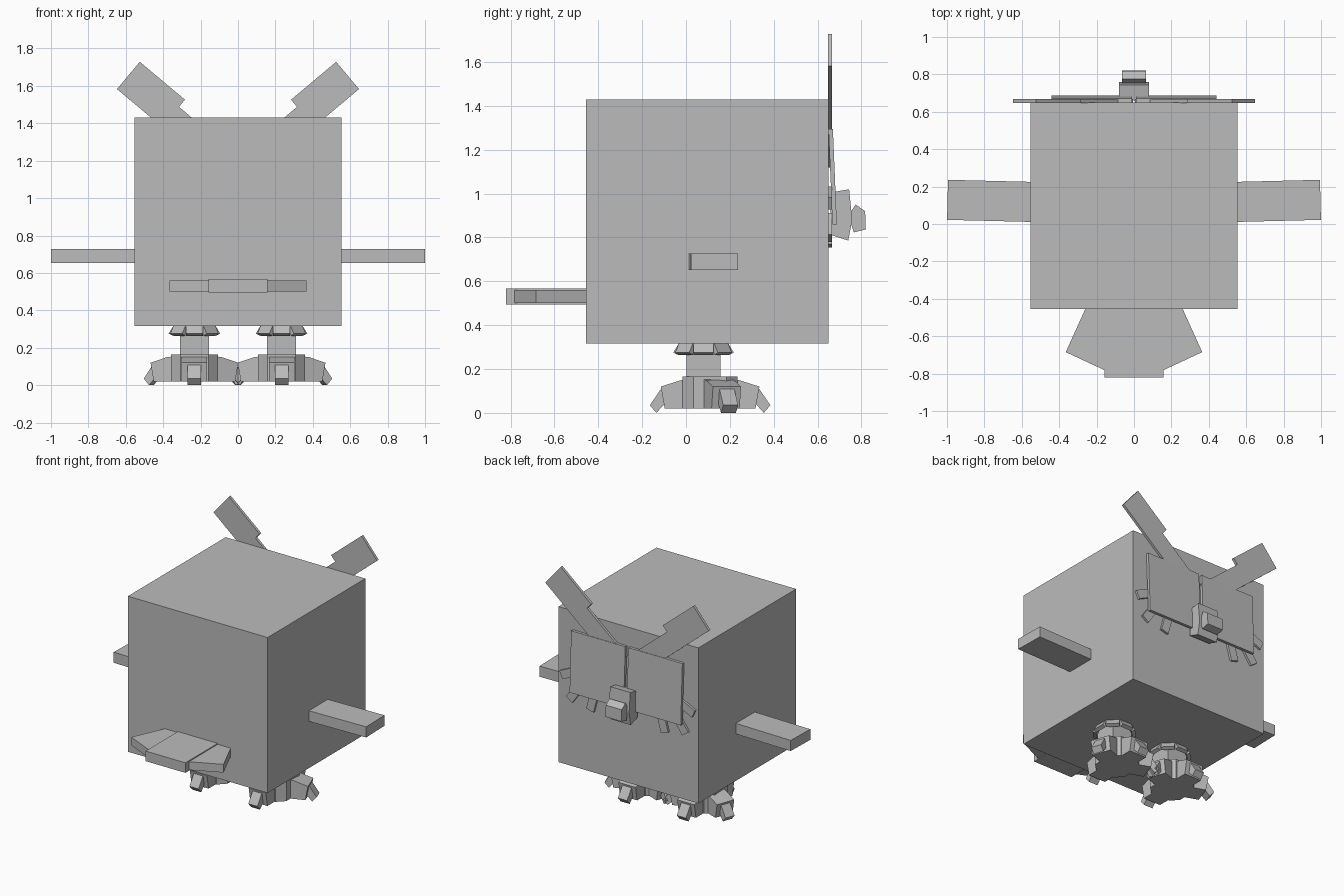
import bpy, bmesh, math
from mathutils import Matrix, Vector

if "Cube" in bpy.data.objects:
    bpy.data.objects.remove(bpy.data.objects["Cube"], do_unlink=True)

grey = bpy.data.materials.new("plain_grey")
grey.use_nodes = True
colour = (0.5, 0.5, 0.5, 1)
grey.diffuse_color = colour
grey.node_tree.nodes["Principled BSDF"].inputs["Base Color"].default_value = colour


def add_prism(bm, points, axis, lo, hi, matrix=Matrix()):
    """Extrude an outline along an axis; outline holds the other two coordinates in order."""
    def place(p, d):
        co = list(p)
        co.insert("xyz".index(axis), d)
        return matrix @ Vector(co)
    bottom = [bm.verts.new(place(p, lo)) for p in points]
    top = [bm.verts.new(place(p, hi)) for p in points]
    bm.faces.new(bottom)
    bm.faces.new(top)
    for i in range(len(points)):
        j = (i + 1) % len(points)
        bm.faces.new((bottom[i], bottom[j], top[j], top[i]))


def finish(name, bm, mirror=False):
    bmesh.ops.recalc_face_normals(bm, faces=bm.faces)
    mesh = bpy.data.meshes.new(name)
    bm.to_mesh(mesh)
    bm.free()
    mesh.materials.append(grey)
    ob = bpy.data.objects.new(name, mesh)
    bpy.context.collection.objects.link(ob)
    if mirror:
        ob.modifiers.new("Mirror", "MIRROR")
    return ob


def prism(name, points, axis, lo, hi, mirror=False, matrix=Matrix()):
    bm = bmesh.new()
    add_prism(bm, points, axis, lo, hi, matrix)
    return finish(name, bm, mirror)


def rect(a, b, c, d):
    return [(a, c), (b, c), (b, d), (a, d)]


# Body
prism("body", rect(-0.553, 0.553, -0.455, 0.65), "z", 0.317, 1.43)

# Wings, swept very slightly towards the face
swing = Matrix.Translation((0.5, 0.117, 0.69)) @ Matrix.Rotation(math.radians(1.4), 4, "Z")
prism("wings", rect(0, 0.497, -0.107, 0.107), "z", -0.038, 0.038, True, swing)

# Tail feathers
prism("tail_middle", rect(-0.158, 0.158, -0.82, -0.44), "z", 0.495, 0.567)
prism("tail_sides", [(0.05, -0.44), (0.254, -0.44), (0.365, -0.685), (0.15, -0.785)],
      "z", 0.501, 0.56, True)

# Ear tufts: wide tip on a narrower strip running down behind the eyes
slant = Matrix.Translation((0.647, 0, 1.583)) @ Matrix.Rotation(math.radians(-40), 4, "Y")
prism("ear_tufts", [(0, 0), (0, 0.19), (-0.315, 0.19), (-0.315, 0.14), (-0.72, 0.14), (-0.72, 0)],
      "y", 0.648, 0.667, True, slant)

# Eye plates, leaning out at the bottom
prism("eye_plates", [(0.65, 1.295), (0.67, 1.295), (0.688, 0.86), (0.668, 0.86)],
      "x", 0.012, 0.44, True)

# Small cheek feathers around the eye plates
bm = bmesh.new()
for x, z, angle in ((0.47, 0.98, -65), (0.425, 0.845, -35), (0.28, 0.82, -15)):
    turn = Matrix.Translation((x, 0, z)) @ Matrix.Rotation(math.radians(angle), 4, "Y")
    add_prism(bm, rect(-0.03, 0.03, -0.06, 0.06), "y", 0.648, 0.666, turn)
finish("cheek_feathers", bm, True)

# Beak
prism("beak_base", [(0.66, 1.005), (0.744, 1.02), (0.758, 0.88), (0.74, 0.786), (0.66, 0.812)],
      "x", -0.08, 0.08)
prism("beak_tip", [(0.74, 0.9), (0.774, 0.95), (0.817, 0.92), (0.82, 0.837), (0.766, 0.823)],
      "x", -0.063, 0.063)

# Legs
LEG_X, LEG_Y = 0.233, 0.08
prism("legs", rect(LEG_X - 0.078, LEG_X + 0.078, LEG_Y - 0.078, LEG_Y + 0.078),
      "z", 0.1, 0.33, True)

# Ring of flared flaps at the top of each leg
bm = bmesh.new()
for i in range(8):
    spin = Matrix.Translation((LEG_X, LEG_Y, 0)) @ Matrix.Rotation(i * math.pi / 4, 4, "Z")
    add_prism(bm, [(0.085, 0.33), (0.105, 0.33), (0.138, 0.275), (0.115, 0.264)],
              "x", -0.045, 0.045, spin)
finish("leg_flaps", bm, True)

# Feet: eight-sided pad, one toe behind and three fanned to the front
FOOT = Matrix.Translation((LEG_X, 0.11, 0))
a, b = 0.125, 0.075
prism("foot_pads", [(a, -b), (a, b), (b, a), (-b, a), (-a, b), (-a, -b), (-b, -a), (b, -a)],
      "z", 0.02, 0.165, True, FOOT)
toes, claws = bmesh.new(), bmesh.new()
for angle in (-90, 20, 90, 160):
    turn = FOOT @ Matrix.Rotation(math.radians(angle), 4, "Z")
    add_prism(toes, [(0.08, 0.155), (0.13, 0.15), (0.225, 0.12), (0.207, 0.02), (0.08, 0.02)],
              "y", -0.068, 0.068, turn)
    add_prism(claws, [(0.2, 0.105), (0.225, 0.108), (0.275, 0.035), (0.245, 0), (0.2, 0.05)],
              "y", -0.036, 0.036, turn)
finish("toes", toes, True)
finish("claws", claws, True)
